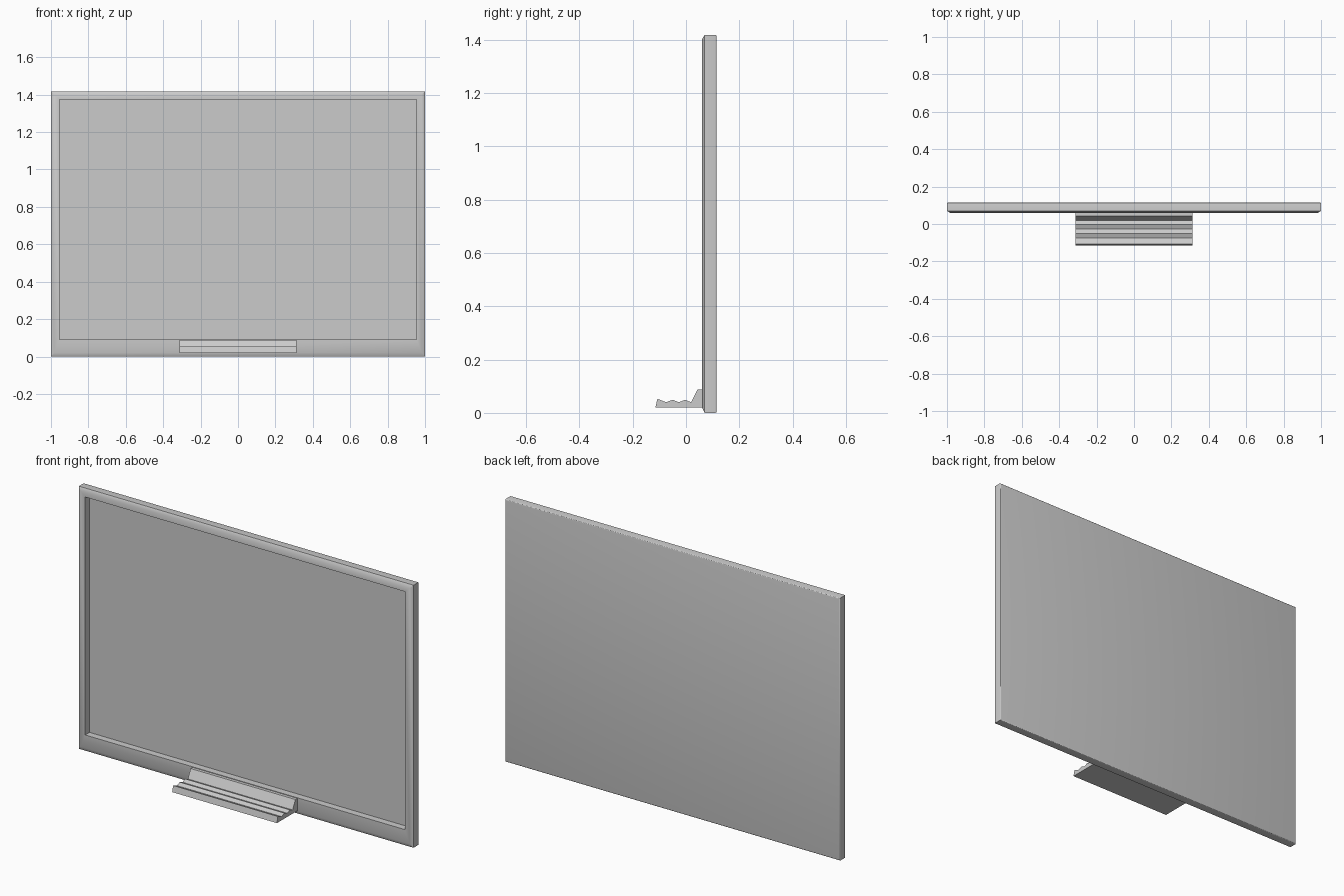
import bpy, bmesh, math

if "Cube" in bpy.data.objects:
    bpy.data.objects.remove(bpy.data.objects["Cube"])


def finish(name, bm):
    bmesh.ops.recalc_face_normals(bm, faces=bm.faces)
    mesh = bpy.data.meshes.new(name)
    bm.to_mesh(mesh)
    bm.free()
    ob = bpy.data.objects.new(name, mesh)
    bpy.context.collection.objects.link(ob)
    return ob


def loft(name, rings):
    """Join closed rings of points in order and cap both ends."""
    bm = bmesh.new()
    loops = [[bm.verts.new(p) for p in ring] for ring in rings]
    n = len(loops[0])
    for a, b in zip(loops, loops[1:]):
        for i in range(n):
            j = (i + 1) % n
            bm.faces.new((a[i], a[j], b[j], b[i]))
    bm.faces.new(loops[0])
    bm.faces.new(loops[-1])
    return finish(name, bm)


def rect(x, z0, z1, y):
    return [(-x, y, z0), (x, y, z0), (x, y, z1), (-x, y, z1)]


H = 1.418

# Board: rounded back edge, chamfered front edge, recessed writing surface
R = 0.006
rings = []
for k in range(4):
    a = math.radians(30 * k)
    d = R * (1 - math.sin(a))
    rings.append(rect(1 - d, d, H - d, 0.115 - R * (1 - math.cos(a))))
c = 0.017
rings += [
    rect(1, 0, H, 0.07),
    rect(1 - c, 0.02, H - c, 0.06),
    rect(0.955, 0.09, 1.375, 0.06),
    rect(0.955, 0.09, 1.375, 0.097),
]
board = loft("board", rings)
bpy.context.view_layer.objects.active = board
board.select_set(True)
bpy.ops.object.shade_smooth_by_angle(angle=math.radians(31))

# Pen tray: grooved profile extruded along x
profile = [(-0.115, 0.02), (-0.107, 0.053), (-0.075, 0.04), (-0.05, 0.049),
           (-0.027, 0.04), (-0.004, 0.049), (0.019, 0.04), (0.043, 0.087),
           (0.061, 0.087), (0.061, 0.02)]
loft("pen_tray", [[(x, y, z) for y, z in profile] for x in (-0.313, 0.313)])
